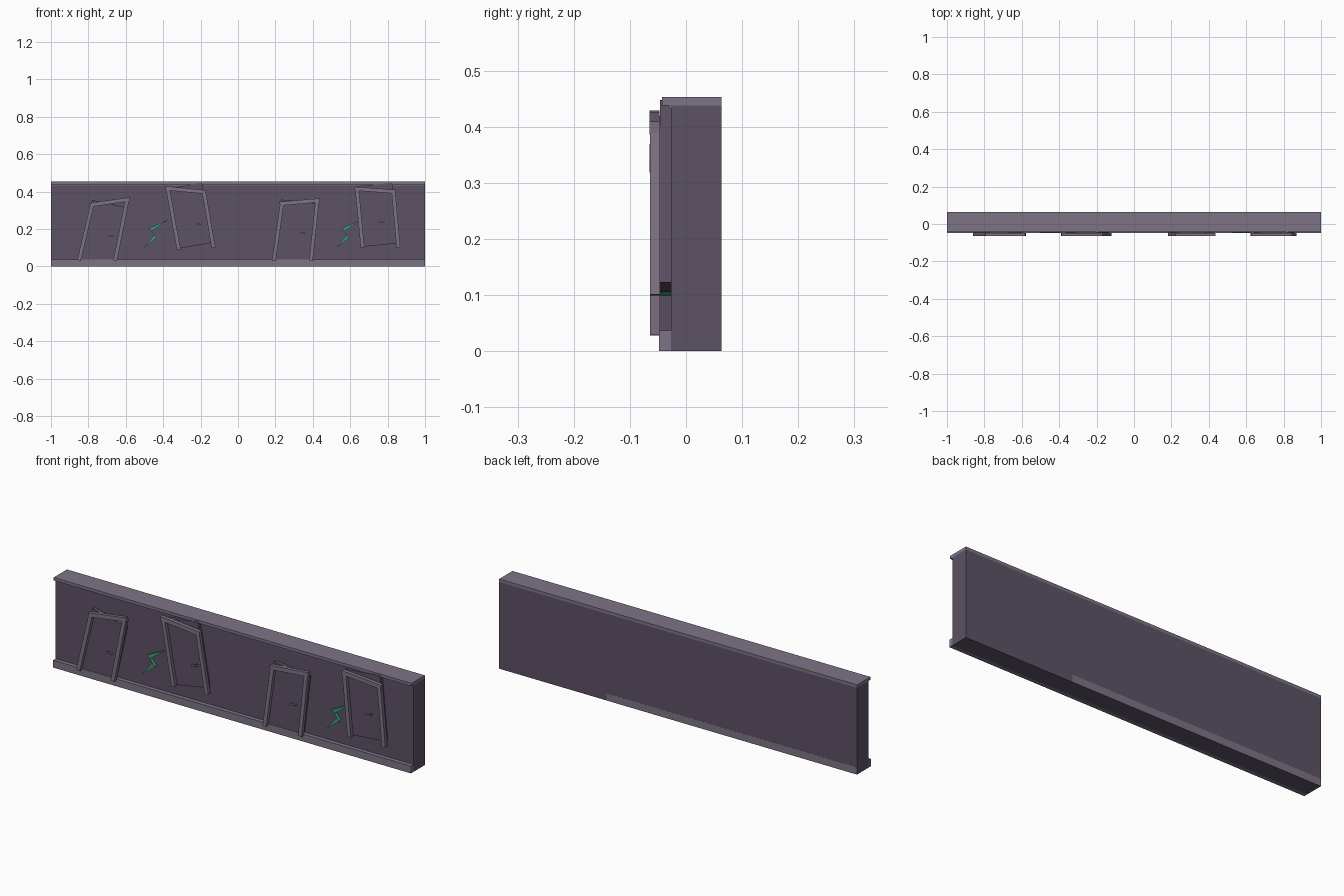
import bpy
import math
from mathutils import Vector

cube = bpy.data.objects.get("Cube")
if cube:
    bpy.data.objects.remove(cube, do_unlink=True)


def material(name, colour):
    mat = bpy.data.materials.new(name)
    mat.use_nodes = True
    mat.diffuse_color = (*colour, 1)
    mat.node_tree.nodes["Principled BSDF"].inputs["Base Color"].default_value = (*colour, 1)
    return mat


PLUM = material("dark plum", (0.11, 0.085, 0.13))
MAUVE = material("light mauve", (0.21, 0.175, 0.24))
GREEN = material("teal green", (0.05, 0.32, 0.19))


def prism(name, outline, y0, y1, mat):
    """Extrude an outline of (x, z) points from y0 to y1."""
    n = len(outline)
    verts = [(x, y, z) for y in (y0, y1) for x, z in outline]
    faces = [tuple(range(n)), tuple(reversed(range(n, 2 * n)))]
    faces += [(i, i + n, (i + 1) % n + n, (i + 1) % n) for i in range(n)]
    mesh = bpy.data.meshes.new(name)
    mesh.from_pydata(verts, [], faces)
    mesh.materials.append(mat)
    obj = bpy.data.objects.new(name, mesh)
    bpy.context.collection.objects.link(obj)
    return obj


def block(name, x0, x1, y0, y1, z0, z1, mat):
    return prism(name, [(x0, z0), (x1, z0), (x1, z1), (x0, z1)], y0, y1, mat)


def bar(name, start, end, width, y0, y1, mat):
    """Straight board between two (x, z) points."""
    a, b = Vector(start), Vector(end)
    d = (b - a).normalized() * width / 2
    s = Vector((-d.y, d.x))
    return prism(name, [a - s, b - s, b + s, a + s], y0, y1, mat)


# Wall with cornice and skirting
block("wall", -1, 1, -0.027, 0.063, 0, 0.438, PLUM)
block("cornice", -1, 1, -0.043, 0.063, 0.438, 0.453, MAUVE)
block("cornice_lip", -1, 1, -0.03, -0.02, 0.432, 0.438, MAUVE)
block("skirting", -1, 1, -0.048, -0.027, 0, 0.037, MAUVE)
block("rear_skirting", -1, 0.4, 0.0625, 0.0635, 0, 0.037, MAUVE)


def door(name, left_foot, left_top, right_foot, right_top, handle):
    """Crooked door: leaf square to its posts, header nailed on askew."""
    lf, lt, rf, rt = map(Vector, (left_foot, left_top, right_foot, right_top))
    up = (lt - lf + rt - rf).normalized()
    side = Vector((up.y, -up.x))
    width = (rf - lf).dot(side)
    corner = lf + up * 0.005
    height = 0.325
    leaf = [corner, corner + side * width,
            corner + side * width + up * height, corner + up * height]
    # Tilted leaves stop at floor level
    leaf = [(p.x, max(p.y, 0.005)) for p in leaf]
    prism(name + "_leaf", leaf, -0.046, -0.02, PLUM)
    bar(name + "_left_post", lf, lt, 0.02, -0.064, -0.046, MAUVE)
    bar(name + "_right_post", rf, rt, 0.02, -0.064, -0.046, MAUVE)
    along = (rt - lt).normalized() * 0.012
    bar(name + "_header", lt - along, rt + along, 0.021, -0.065, -0.047, MAUVE)
    # Lever handle with a short spindle
    h = Vector(handle)
    bar(name + "_handle", h - side * 0.014, h + side * 0.014, 0.008, -0.062, -0.055, MAUVE)
    bar(name + "_spindle", h + side * 0.006, h + side * 0.014, 0.008, -0.055, -0.046, MAUVE)


door("door_a", (-0.85, 0.032), (-0.78, 0.33), (-0.657, 0.03), (-0.592, 0.357), (-0.68, 0.163))
door("door_b", (-0.317, 0.09), (-0.376, 0.417), (-0.131, 0.1), (-0.182, 0.398), (-0.205, 0.227))
door("door_c", (0.192, 0.03), (0.235, 0.336), (0.39, 0.03), (0.424, 0.352), (0.345, 0.178))
door("door_d", (0.666, 0.1), (0.636, 0.415), (0.858, 0.1), (0.831, 0.4), (0.77, 0.238))

# Zigzag cracks, tapering to a point at both ends
path = [(-0.505, 0.098), (-0.442, 0.16), (-0.468, 0.195), (-0.37, 0.252)]
middle = [Vector(p) for p in path[1:3]]
offset = Vector((0.007, -0.008))
for name, shift in (("left_crack", 1.03), ("right_crack", 0)):
    move = Vector((shift, 0))
    outline = [Vector(path[0])] + [p + offset for p in middle]
    outline += [Vector(path[3])] + [p - offset for p in reversed(middle)]
    prism(name, [p + move for p in outline], -0.045, -0.027, GREEN)
